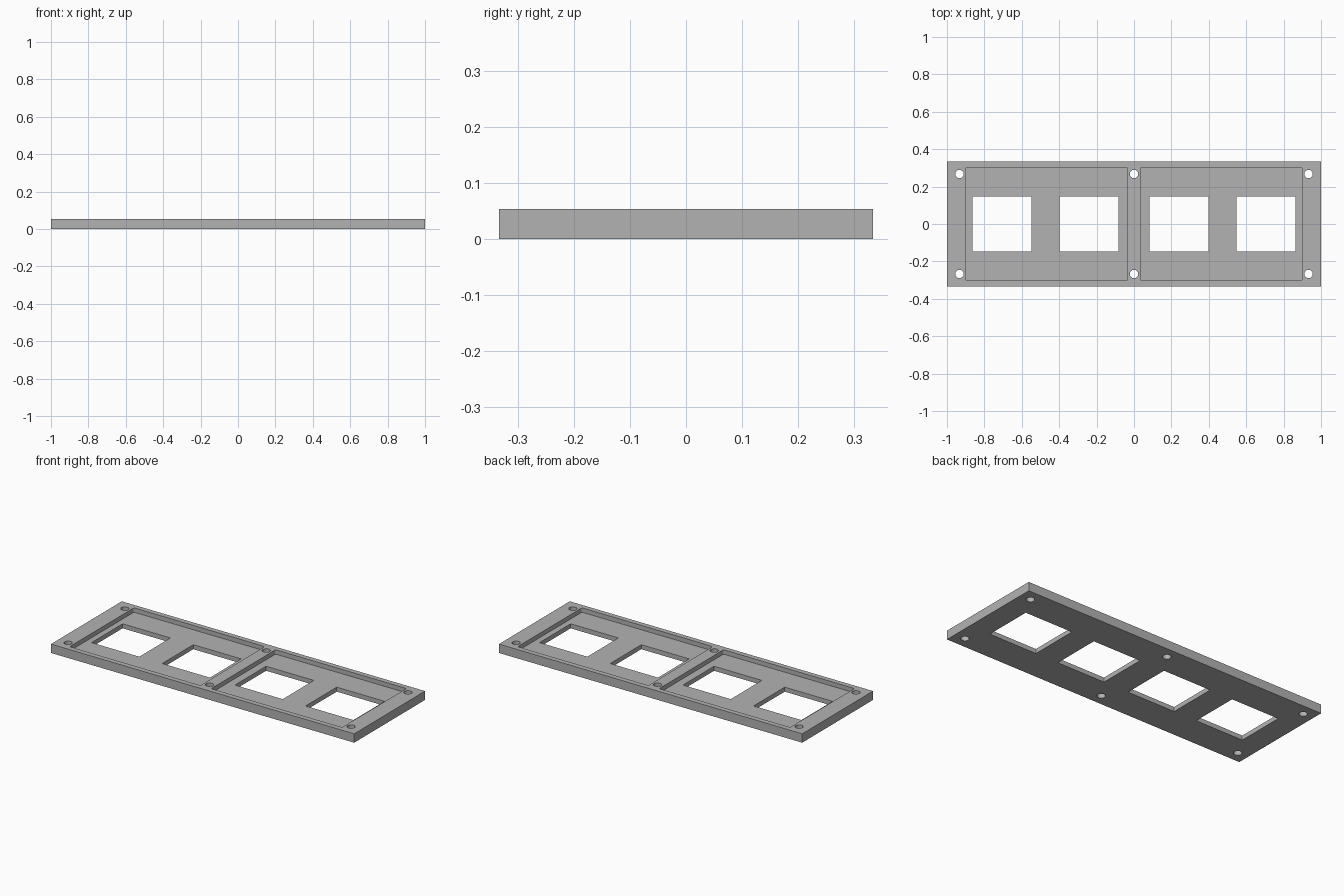
import bpy
import bmesh

HEIGHT, FLOOR = 0.053, 0.027

if "Cube" in bpy.data.objects:
    bpy.data.objects.remove(bpy.data.objects["Cube"], do_unlink=True)

grey = bpy.data.materials.new("grey_plastic")
grey.use_nodes = True
grey.diffuse_color = (0.45, 0.45, 0.45, 1)
grey.node_tree.nodes["Principled BSDF"].inputs["Base Color"].default_value = grey.diffuse_color


def finish(name, bm):
    mesh = bpy.data.meshes.new(name)
    bm.to_mesh(mesh)
    bm.free()
    mesh.materials.append(grey)
    obj = bpy.data.objects.new(name, mesh)
    bpy.context.collection.objects.link(obj)
    return obj


def box(name, x, width, depth, z0, z1, corner=0):
    bm = bmesh.new()
    bmesh.ops.create_cube(bm, size=1)
    for v in bm.verts:
        v.co = (x + v.co.x * width, v.co.y * depth, z0 if v.co.z < 0 else z1)
    if corner:
        upright = [e for e in bm.edges if abs(e.verts[0].co.z - e.verts[1].co.z) > 0.01]
        bmesh.ops.bevel(bm, geom=upright, offset=corner, segments=4,
                        profile=0.5, affect='EDGES')
    return finish(name, bm)


def cylinder(name, x, y, radius):
    bm = bmesh.new()
    bmesh.ops.create_cone(bm, cap_ends=True, segments=32, radius1=radius,
                          radius2=radius, depth=0.3)
    bmesh.ops.translate(bm, verts=bm.verts, vec=(x, y, 0))
    return finish(name, bm)


def cut(target, cutter):
    cutter.hide_render = True
    mod = target.modifiers.new("cut", 'BOOLEAN')
    mod.operation = 'DIFFERENCE'
    mod.solver = 'EXACT'
    mod.object = cutter
    bpy.context.view_layer.objects.active = target
    bpy.ops.object.modifier_apply(modifier=mod.name)
    bpy.data.objects.remove(cutter, do_unlink=True)


# Main plate
plate = box("mounting_plate", 0, 2, 0.667, 0, HEIGHT)

# Two shallow pockets, each with two through windows
for side in (-1, 1):
    cut(plate, box("pocket_cutter", side * 0.467, 0.863, 0.606, FLOOR, 0.2, 0.008))
    for x in (0.24, 0.706):
        cut(plate, box("window_cutter", side * x, 0.315, 0.293, -0.1, 0.2))

# Screw holes at the corners and on the centre rib
for x in (-0.933, 0, 0.933):
    for y in (-0.267, 0.267):
        cut(plate, cylinder("hole_cutter", x, y, 0.0225))

# Smooth hole walls, crisp edges elsewhere
bpy.ops.object.select_all(action='DESELECT')
plate.select_set(True)
bpy.context.view_layer.objects.active = plate
bpy.ops.object.shade_smooth_by_angle()
